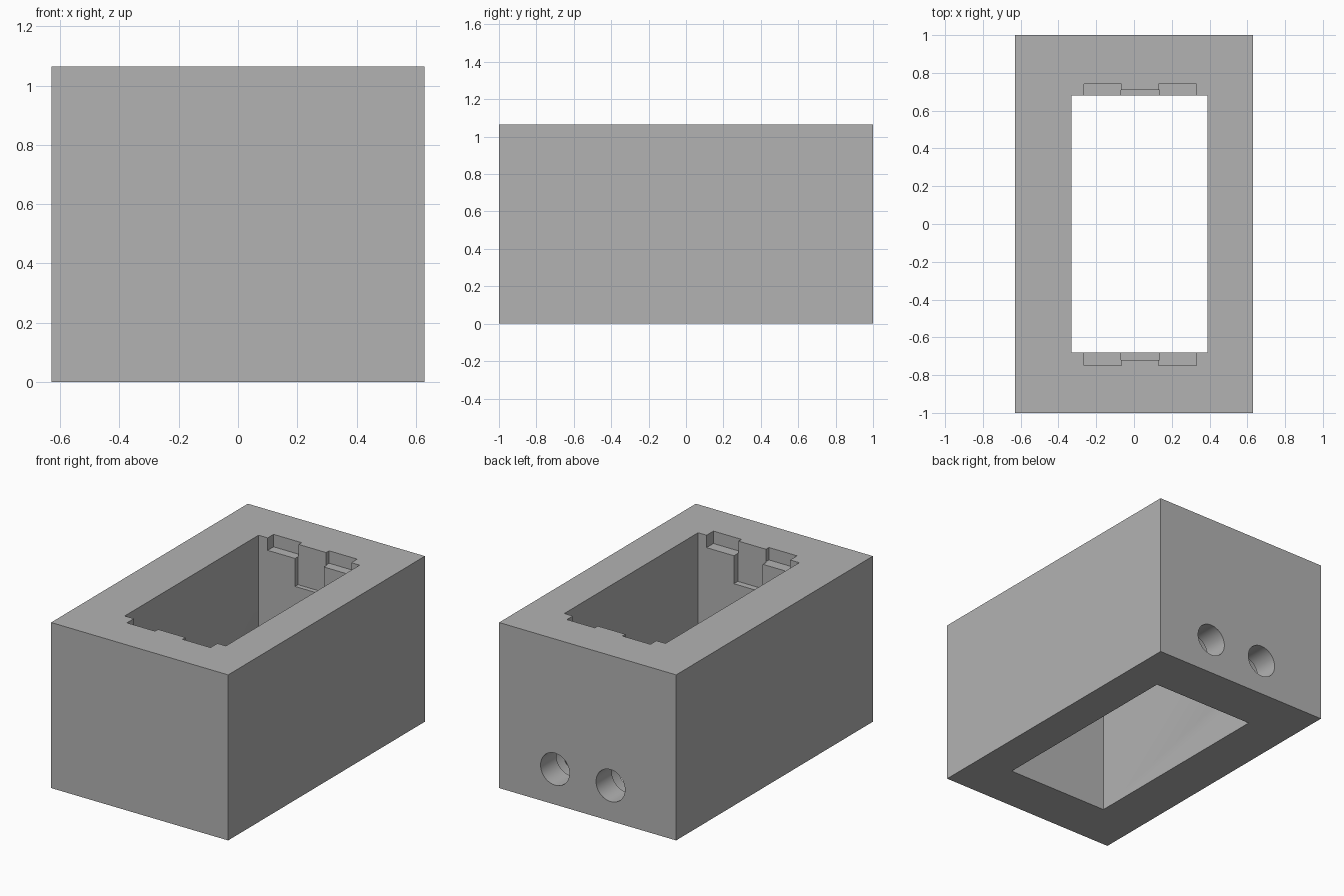
import bpy
import math

cube = bpy.data.objects.get("Cube")
if cube:
    bpy.data.objects.remove(cube, do_unlink=True)

HEIGHT = 1.065

grey = bpy.data.materials.new("plain grey")
grey.use_nodes = True
COLOUR = (0.45, 0.45, 0.45, 1)
grey.diffuse_color = COLOUR
grey.node_tree.nodes["Principled BSDF"].inputs["Base Color"].default_value = COLOUR


def box(name, low, high):
    """Box between two opposite corners."""
    bpy.ops.mesh.primitive_cube_add(size=1, location=[(a + b) / 2 for a, b in zip(low, high)])
    ob = bpy.context.object
    ob.name = name
    ob.scale = [b - a for a, b in zip(low, high)]
    bpy.ops.object.transform_apply(location=True, rotation=True, scale=True)
    ob.data.materials.append(grey)
    return ob


def bore(name, x, z, radius, y0, y1):
    """Cylinder lying along y."""
    bpy.ops.mesh.primitive_cylinder_add(
        vertices=48, radius=radius, depth=y1 - y0,
        location=(x, (y0 + y1) / 2, z), rotation=(math.pi / 2, 0, 0))
    ob = bpy.context.object
    ob.name = name
    bpy.ops.object.transform_apply(location=True, rotation=True, scale=True)
    ob.data.materials.append(grey)
    return ob


# Solid block and the opening right through it
housing = box("housing", (-0.63, -1, 0), (0.63, 1, HEIGHT))
cutters = [box("opening_cutter", (-0.33, -0.68, -0.1), (0.39, 0.68, HEIGHT + 0.1))]

# Shallow pockets and a deeper middle slot in both end walls
for side, pocket_y, slot_y in ((1, 0.74, 0.71), (-1, 0.75, 0.72)):
    for name, x0, x1, reach, depth in (
            ("pocket_cutter", -0.265, -0.065, pocket_y, 0.08),
            ("pocket_cutter", 0.13, 0.33, pocket_y, 0.08),
            ("slot_cutter", -0.07, 0.135, slot_y, 0.26)):
        y0, y1 = sorted((side * 0.6, side * reach))
        cutters.append(box(name, (x0, y0, HEIGHT - depth), (x1, y1, HEIGHT + 0.1)))

# Two round cable holes in the back wall, widened on the inside
for x in (-0.163, 0.232):
    cutters.append(bore("hole_cutter", x, 0.228, 0.103, 0.6, 1.1))
    cutters.append(bore("counterbore_cutter", x, 0.228, 0.19, 0.6, 0.84))

bpy.ops.object.select_all(action="DESELECT")
housing.select_set(True)
bpy.context.view_layer.objects.active = housing
for cutter in cutters:
    mod = housing.modifiers.new(cutter.name, "BOOLEAN")
    mod.operation = "DIFFERENCE"
    mod.solver = "EXACT"
    mod.object = cutter
    bpy.ops.object.modifier_apply(modifier=mod.name)
    bpy.data.objects.remove(cutter, do_unlink=True)

bpy.ops.object.shade_smooth_by_angle(angle=math.radians(30))
